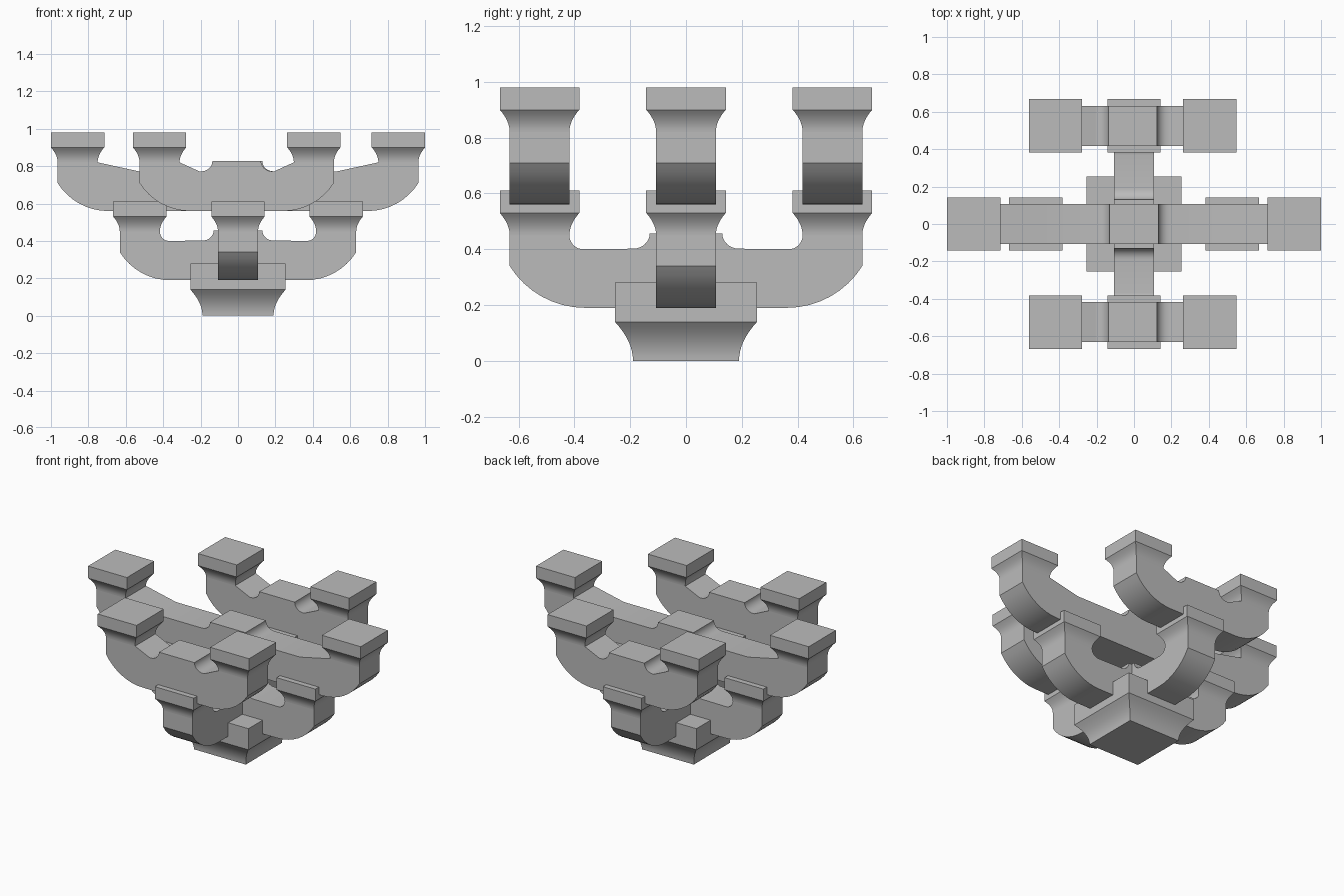
import bpy
import bmesh
import math

cube = bpy.data.objects.get("Cube")
if cube:
    bpy.data.objects.remove(cube, do_unlink=True)

GREY = (0.5, 0.5, 0.5, 1)
mat = bpy.data.materials.new("plain_grey")
mat.use_nodes = True
mat.diffuse_color = GREY
mat.node_tree.nodes["Principled BSDF"].inputs["Base Color"].default_value = GREY

HALF = 0.107       # half thickness of arms and posts
CAP_HALF = 0.1425  # half width of the bearing blocks
STEPS = 8


def finish(name, bm, location, turn=0.0):
    bmesh.ops.recalc_face_normals(bm, faces=bm.faces)
    mesh = bpy.data.meshes.new(name)
    bm.to_mesh(mesh)
    bm.free()
    mesh.materials.append(mat)
    obj = bpy.data.objects.new(name, mesh)
    bpy.context.collection.objects.link(obj)
    obj.location = location
    obj.rotation_euler.z = turn
    bpy.ops.object.select_all(action='DESELECT')
    obj.select_set(True)
    bpy.context.view_layer.objects.active = obj
    bpy.ops.object.shade_smooth_by_angle(angle=math.radians(25))
    return obj


def arc(cx, cz, rx, rz, start, end):
    """Points on an ellipse arc, angles in degrees."""
    angles = [math.radians(start + (end - start) * i / STEPS) for i in range(STEPS + 1)]
    return [(cx + rx * math.cos(a), cz + rz * math.sin(a)) for a in angles]


def block(name, location, foot, head, flare, height):
    """Square block with a concave flared foot."""
    rings = [(foot + (head - foot) * (i / STEPS) ** 2, flare * i / STEPS)
             for i in range(STEPS + 1)] + [(head, height)]
    bm = bmesh.new()
    loops = [[bm.verts.new((sx * r, sy * r, z))
              for sx, sy in ((-1, -1), (1, -1), (1, 1), (-1, 1))] for r, z in rings]
    for low, up in zip(loops, loops[1:]):
        for i in range(4):
            j = (i + 1) % 4
            bm.faces.new((low[i], low[j], up[j], up[i]))
    bm.faces.new(loops[0][::-1])
    bm.faces.new(loops[-1])
    return finish(name, bm, location)


def arm(name, centre, reach, turn=0.0, slope_end=None):
    """Boat-shaped bracket arm with a block on each end."""
    outer, inner = reach + HALF, reach - HALF
    # Curved underside, post, inner hollow, then the raised middle
    run, rise = 0.27, 0.15
    radius = (run ** 2 + rise ** 2) / (2 * rise)
    sweep = math.degrees(math.asin(run / radius))
    half = arc(outer - run, radius, radius, radius, -90, -90 + sweep)
    half += [(outer, 0.26), (inner, 0.26)]
    if slope_end is None:
        half += arc(inner - 0.05, 0.26, 0.05, 0.05, 0, -90)[1:]
    else:
        half.append((slope_end, 0.212))
    half += arc(0.19, 0.267, 0.06, 0.055, -90, -180)
    profile = half + [(-x, z) for x, z in reversed(half)]

    bm = bmesh.new()
    face = bm.faces.new([bm.verts.new((x, -HALF, z)) for x, z in profile])
    out = bmesh.ops.extrude_face_region(bm, geom=[face])
    moved = [v for v in out["geom"] if isinstance(v, bmesh.types.BMVert)]
    bmesh.ops.translate(bm, verts=moved, vec=(0, 2 * HALF, 0))
    finish(name, bm, centre, turn)

    for side, word in ((1, "first"), (-1, "second")):
        spot = (centre[0] + side * reach * math.cos(turn),
                centre[1] + side * reach * math.sin(turn), centre[2] + 0.26)
        block(name + "_" + word + "_block", spot, HALF, CAP_HALF, 0.08, 0.16)


# Large base block
block("base_block", (0, 0, 0), 0.19, 0.255, 0.14, 0.28)

# Lower crossing arms
arm("lower_cross_arm", (0, 0, 0.19), 0.525)
arm("lower_depth_arm", (0, 0, 0.19), 0.525, turn=math.pi / 2)

# Upper arms: one long, two short
arm("upper_long_arm", (0, 0, 0.56), 0.8575, slope_end=0.53)
for y, place in ((-0.525, "front"), (0.525, "back")):
    arm("upper_" + place + "_arm", (-0.007, y, 0.56), 0.4125, slope_end=0.2)
